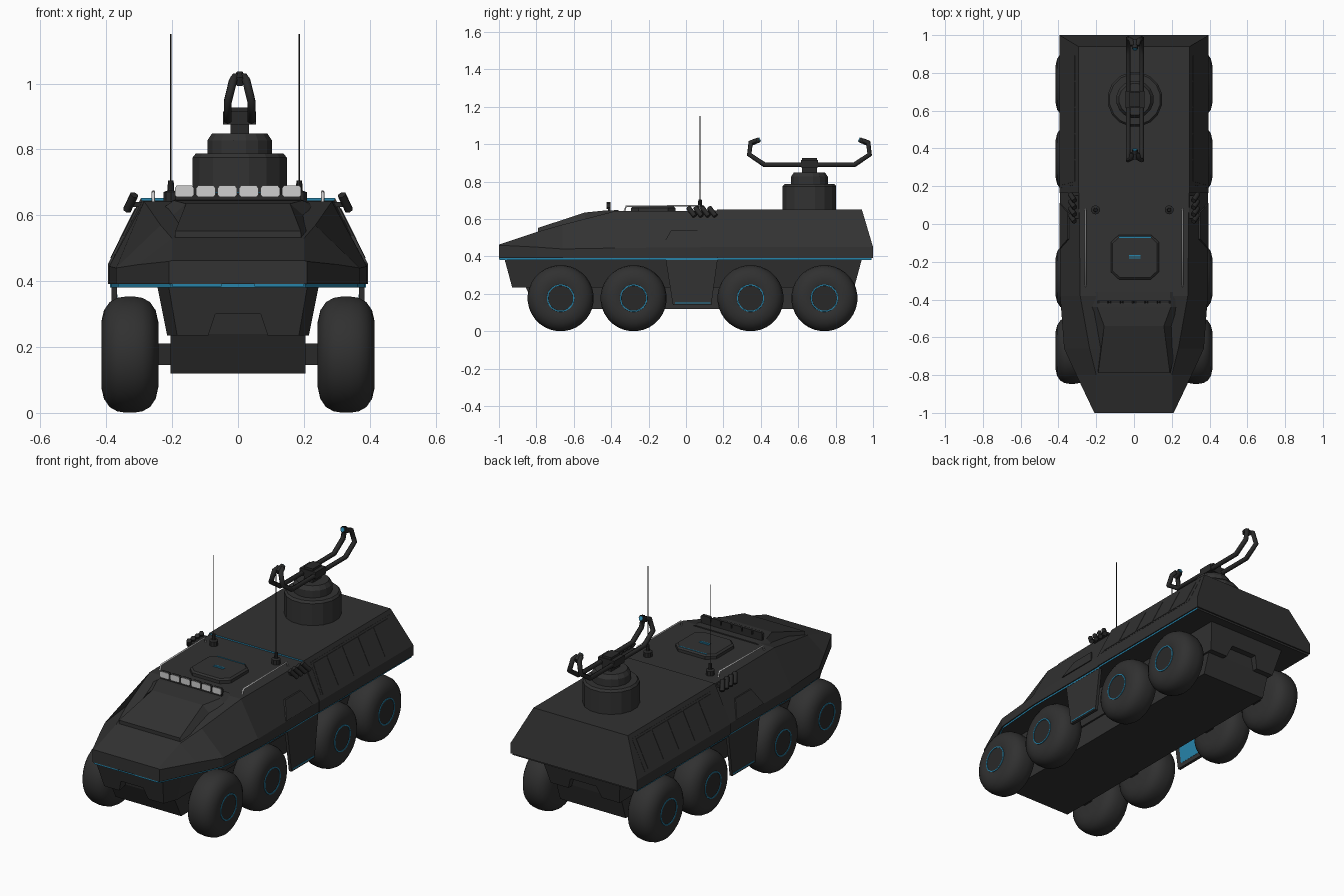
import bpy, bmesh
from math import sin, cos, pi

cube = bpy.data.objects.get("Cube")
if cube:
    bpy.data.objects.remove(cube)


def material(name, rgb, rough=0.6):
    m = bpy.data.materials.new(name)
    m.use_nodes = True
    m.diffuse_color = (*rgb, 1)
    node = next(n for n in m.node_tree.nodes if n.type == 'BSDF_PRINCIPLED')
    node.inputs["Base Color"].default_value = (*rgb, 1)
    node.inputs["Roughness"].default_value = rough
    return m


BODY = material("body charcoal", (0.032, 0.032, 0.032))
RUBBER = material("tyre rubber", (0.03, 0.03, 0.03))
TRIM = material("dark trim", (0.022, 0.022, 0.022))
BLUE = material("accent blue", (0.02, 0.23, 0.40))
LAMP = material("lamp grey", (0.62, 0.62, 0.62))


def finish(name, ob_data, mats, mirror=False, smooth=False):
    ob = bpy.data.objects.new(name, ob_data)
    bpy.context.collection.objects.link(ob)
    for m in mats:
        ob_data.materials.append(m)
    if mirror:
        ob.modifiers.new("mirror", 'MIRROR')
    if smooth:
        bpy.ops.object.select_all(action='DESELECT')
        ob.select_set(True)
        bpy.context.view_layer.objects.active = ob
        bpy.ops.object.shade_smooth_by_angle(angle=0.6)
    return ob


def loft(name, rings, mats, **kw):
    """Skin a list of equal-length rings and cap the ends."""
    bm = bmesh.new()
    vs = [[bm.verts.new(p) for p in r] for r in rings]
    n = len(vs[0])
    for a, b in zip(vs, vs[1:]):
        for i in range(n):
            bm.faces.new((a[i], a[(i + 1) % n], b[(i + 1) % n], b[i]))
    bm.faces.new(vs[0])
    bm.faces.new(vs[-1])
    bmesh.ops.recalc_face_normals(bm, faces=bm.faces)
    me = bpy.data.meshes.new(name)
    bm.to_mesh(me)
    bm.free()
    return finish(name, me, mats, **kw)


def box(name, x, y, z, mat, **kw):
    rings = [[(x[0], b, z[0]), (x[1], b, z[0]), (x[1], b, z[1]), (x[0], b, z[1])] for b in y]
    return loft(name, rings, [mat], **kw)


def side_prism(name, yz, x0, x1, mat, **kw):
    return loft(name, [[(x, y, z) for y, z in yz] for x in (x0, x1)], [mat], **kw)


def turned(name, profile, centre, mats, sides, axis='z', **kw):
    """Lathe (radius, height) points about the z or x axis."""
    cx, cy, cz = centre
    rings = []
    for r, h in profile:
        ring = []
        for i in range(sides):
            a = 2 * pi * (i + 0.5) / sides
            u, v = r * cos(a), r * sin(a)
            ring.append((cx + u, cy + v, cz + h) if axis == 'z' else (cx + h, cy + u, cz + v))
        rings.append(ring)
    return loft(name, rings, mats, **kw)


def tube(name, points, radius, mat, mirror=False, detail=1):
    cu = bpy.data.curves.new(name, 'CURVE')
    cu.dimensions = '3D'
    cu.bevel_depth, cu.bevel_resolution, cu.use_fill_caps = radius, detail, True
    sp = cu.splines.new('POLY')
    sp.points.add(len(points) - 1)
    for p, co in zip(sp.points, points):
        p.co = (*co, 1)
    return finish(name, cu, [mat], mirror)


# Upper hull: belt half width and height, roof half width and height at each y
BELT = 0.391
stations = [(-1.0, -1.0, .21, .46, .20, .463), (-.80, -.80, .305, .45, .20, .53),
            (-.66, -.66, .37, .44, .235, .57), (-.38, -.38, .391, .445, .285, .642),
            (.1645, .1645, .391, .45, .291, .645), (.165, .165, .395, .45, .295, .652),
            (1.0, .94, .395, .45, .295, .652)]
hull = loft("upper_hull", [[(-wb, y, BELT), (-wb, y, zm), (-wr, yr, zr), (wr, yr, zr),
                            (wb, y, zm), (wb, y, BELT)] for y, yr, wb, zm, wr, zr in stations],
            [BODY, BLUE])
for p in hull.data.polygons:  # riser of the rear roof step
    if abs(p.center.y - .165) < .002 and p.center.z > .64:
        p.material_index = 1

# Belt strip tucked under the hull edge, dark underneath
outline = [(s[2] - .006, s[0] + .006) for s in stations if s[0] < .9] + [(.389, .992)]
outline += [(-x, y) for x, y in reversed(outline)]
belt = loft("belt_strip", [[(x, y, z) for x, y in outline] for z in (.381, .392)], [BLUE, BODY])
for p in belt.data.polygons:
    p.material_index = 1 if abs(p.normal.z) > .5 or p.normal.y > .9 else 0

# Raised glacis panel
loft("glacis_panel", [[(-wb, y, zb), (-wt, y, zt), (wt, y, zt), (wb, y, zb)]
     for y, wb, zb, wt, zt in [(-.79, .195, .5, .19, .553), (-.54, .255, .55, .158, .635),
                               (-.44, .26, .6, .195, .645), (-.36, .24, .63, .19, .648)]], [BODY])

# Lower hull with notched bow and stern
side_prism("lower_hull", [(-.89, .385), (-.86, .24), (-.80, .12), (.83, .12), (.87, .24), (.9, .385)],
           -.205, .205, BODY)
notch = [(.245, .385), (.215, .235), (.105, .235), (.08, .3)]
notch += [(-x, z) for x, z in reversed(notch)]
loft("hull_shoulders", [[(x * w, end - lean * (.385 - z), z) for x, z in notch]
                        for end, lean, w in ((-.97, -.27, .86), (-.85, 0, 1), (.94, .27, 1))], [BODY])

# Hanging side doors between the wheel pairs, blue panel on the inside
side_prism("side_door", [(-.11, .392), (.17, .392), (.135, .14), (-.07, .14)],
           .367, .384, BODY, mirror=True)
side_prism("side_door_lining", [(-.07, .36), (.13, .36), (.11, .165), (-.045, .165)],
           .366, .369, BLUE, mirror=True)
box("door_line", (.38, .386), (-.06, .13), (.148, .155), BLUE, mirror=True)

# Wheels: tyre, hub and a blue ring picked out by radius
tyre = [(.002, .168), (.0665, .168), (.067, .171), (.073, .171), (.0735, .168), (.1, .173),
        (.135, .165), (.16, .148), (.173, .125), (.177, .1), (.177, .073), (.173, .048),
        (.16, .025), (.135, .008), (.1, 0), (.002, 0)]
for i, y in enumerate((-.67, -.28, .345, .74)):
    w = turned(f"wheel_{i + 1}", tyre, (.242, y, .177), [RUBBER, BLUE, TRIM], 32, 'x',
               mirror=True, smooth=True)
    for p in w.data.polygons:
        r = max(((w.data.vertices[v].co.y - y) ** 2 + (w.data.vertices[v].co.z - .177) ** 2) ** .5
                for v in p.vertices)
        if p.center.x > .35:
            p.material_index = 2 if r < .0668 else 1 if r < .074 else 0
    box(f"axle_{i + 1}", (-.25, .25), (y - .03, y + .03), (.145, .21), TRIM)


# Window panels and vent lying on the sloped flank
def flank_plate(name, y0, y1, z0, z1, lean0, lean1, out):
    def x(z):
        return .395 - .1 * (z - .45) / .202
    loft(name, [[(x(z0) + o, y0, z0), (x(z0) + o, y1, z0),
                 (x(z1) + o, y1 - lean1, z1), (x(z1) + o, y0 + lean0, z1)] for o in (-.01, out)],
         [BODY], mirror=True)


flank_plate("side_vent", -.13, .11, .452, .54, .05, .05, .001)
flank_plate("window_frame", .19, .92, .46, .63, .02, 0, .001)
for i in range(5):
    y = .205 + i * .139
    flank_plate(f"window_{i + 1}", y, y + .13, .47, .62, .02 if i == 0 else 0, 0, .003)


# Roof hatch
def octagon(w, c, y, z):
    pts = [(w, c), (c, w), (-c, w), (-w, c), (-w, -c), (-c, -w), (c, -w), (w, -c)]
    return [(px + .005, y + py * .92, z) for px, py in pts]


loft("roof_hatch", [octagon(.128, .085, -.175, .63), octagon(.128, .085, -.175, .66),
                    octagon(.118, .08, -.175, .668)], [BODY])
box("hatch_line_back", (-.08, .09), (-.073, -.067), (.66, .67), BLUE)
for y in (-.168, -.18):
    box("hatch_mark", (-.027, .035), (y - .003, y + .003), (.665, .671), BLUE)

# Roof light bar: dark housings with a lamp face in front
for i in range(6):
    x = -.163 + i * .0652
    face = [(-.029, .662), (-.023, .655), (.023, .655), (.029, .662),
            (.029, .683), (.023, .69), (-.023, .69), (-.029, .683)]
    for name, span, mat in (("light_housing", (-.422, -.405), TRIM), ("roof_light", (-.4245, -.422), LAMP)):
        loft(f"{name}_{i + 1}", [[(x + px, y, z) for px, z in face] for y in span], [mat])
box("light_bar", (-.19, .19), (-.418, -.405), (.635, .665), TRIM)

# Bow lamps over a short blue bar each side
for i in range(4):
    x = .06 + i * .038
    box(f"bow_lamp_{i + 1}", (x, x + .016), (-1.0, -.99), (.398, .406), TRIM, mirror=True)
box("bow_accent", (.05, .2), (-1.0, -.992), (.383, .391), BLUE, mirror=True)

# Grab rails and smoke launchers
tube("grab_rail", [(.257, -.33, .64), (.257, -.32, .668), (.257, .07, .672), (.257, .08, .64)],
     .005, LAMP, True)
for i in range(4):
    y = .012 + i * .037
    tube(f"launcher_{i + 1}", [(.315, y, .662), (.337, y + .035, .616)], .0135, TRIM, True)
box("launcher_mount", (.28, .322), (.03, .15), (.625, .64), TRIM, mirror=True)

# Antennas
for x in (-.204, .186):
    turned("antenna_base", [(.024, -.01), (.024, .02), (.011, .025), (.009, .055)],
           (x, .075, .65), [TRIM], 10)
    tube("antenna", [(x, .075, .69), (x, .075, 1.15)], .0027, TRIM)

# Turret drum
TY = .66
turret = [
    turned("turret_base", [(.146, 0), (.146, .13), (.136, .142)], (0, TY, .645), [BODY], 16),
    turned("turret_top", [(.1, 0), (.1, .04), (.085, .062)], (0, TY, .787), [BODY], 16),
    box("turret_neck", (-.028, .028), (TY - .04, TY + .04), (.84, .927), TRIM),
    box("arm_bracket", (-.05, .05), (TY - .045, TY + .045), (.875, .915), TRIM)]

# Twin cradle arms, curled up at both ends, with inward-facing emitters
half = [(.012, -.285, 1.02), (.02, -.314, 1.01), (.036, -.322, .945), (.036, -.24, .89)]
path = half + [(x, -y, z) for x, y, z in reversed(half)]
turret.append(tube("cradle_arm", [(x, y + TY, z) for x, y, z in path], .0135, TRIM, True))
for s in (-1, 1):
    turret.append(tube("arm_tip", [(0, TY + s * .312, 1.005), (0, TY + s * .268, 1.024)], .016, TRIM))
    turret.append(tube("arm_tip_emitter", [(0, TY + s * .27, 1.023), (0, TY + s * .264, 1.026)],
                       .0125, BLUE))
for ob in turret:
    ob.location.x = .005
